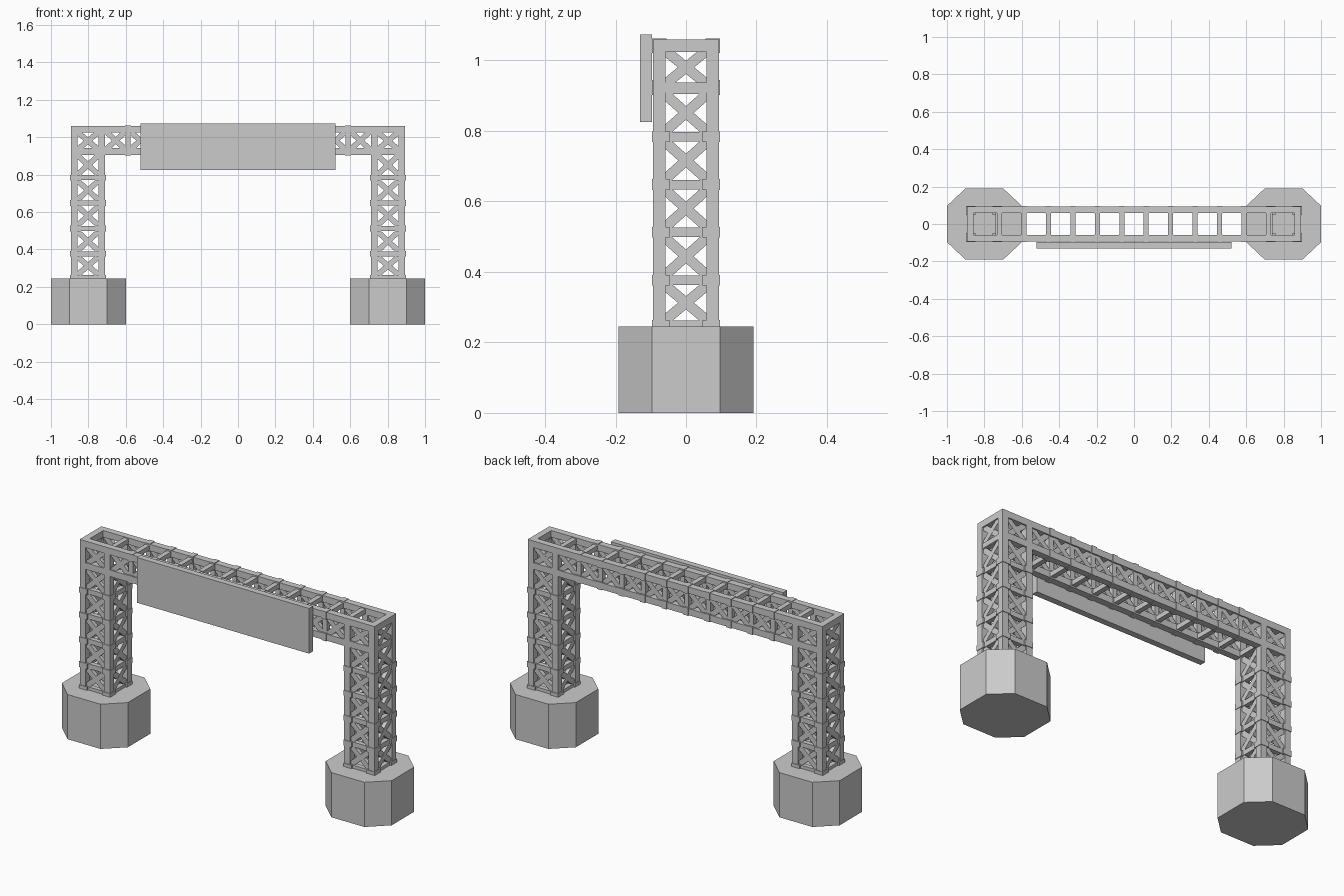
import bpy, bmesh
from mathutils import Vector, Matrix

if "Cube" in bpy.data.objects:
    bpy.data.objects.remove(bpy.data.objects["Cube"])

POST = 0.036                      # chord thickness
CX, HX, HY = 0.802, 0.092, 0.094  # tower centre, half sizes
Z0, ZB, ZT = 0.245, 0.905, 1.06   # base top, beam bottom, beam top
H = POST / 2


def finish(bm, name):
    bmesh.ops.recalc_face_normals(bm, faces=bm.faces)
    me = bpy.data.meshes.new(name)
    bm.to_mesh(me)
    bm.free()
    ob = bpy.data.objects.new(name, me)
    bpy.context.collection.objects.link(ob)
    return ob


def box(bm, lo, hi):
    lo, hi = Vector(lo), Vector(hi)
    m = Matrix.Translation((lo + hi) / 2) @ Matrix.Diagonal((*(hi - lo), 1))
    bmesh.ops.create_cube(bm, size=1, matrix=m)


def cbox(bm, c, s):
    c, s = Vector(c), Vector(s)
    box(bm, c - s / 2, c + s / 2)


def strut(bm, p, q, normal, width=0.029, depth=0.022):
    # flat bar from p to q lying in the plane with the given normal
    p, q, n = Vector(p), Vector(q), Vector(normal)
    d = (q - p).normalized()
    rot = Matrix((d, n.cross(d), n)).transposed().to_4x4()
    m = Matrix.Translation((p + q) / 2) @ rot @ Matrix.Diagonal(((q - p).length, width, depth, 1))
    bmesh.ops.create_cube(bm, size=1, matrix=m)


def cross(bm, a, b, c, d, normal):
    # X brace: a-c and b-d are the diagonals
    strut(bm, a, c, normal)
    strut(bm, b, d, normal, depth=0.020)


def footing(name, cx):
    prof = [(.2, -.097), (.2, .097), (.1, .191), (-.1, .191),
            (-.2, .097), (-.2, -.097), (-.1, -.191), (.1, -.191)]
    bm = bmesh.new()
    f = bm.faces.new([bm.verts.new((cx + x, y, 0)) for x, y in prof])
    r = bmesh.ops.extrude_face_region(bm, geom=[f])
    bmesh.ops.translate(bm, vec=(0, 0, Z0), verts=[v for v in r['geom'] if isinstance(v, bmesh.types.BMVert)])
    finish(bm, name)


def tower(name, cx, out):
    bm = bmesh.new()
    ix, iy = HX - H, HY - H       # post centre offsets
    for sx in (-1, 1):
        for sy in (-1, 1):
            cbox(bm, (cx + sx * ix, sy * iy, (Z0 + ZT) / 2), (POST, POST, ZT - Z0))
    levels = [0.249, 0.376, 0.512, 0.648, 0.784, 0.919, 1.042]
    # horizontal bars and corner clamps
    for z in levels[:-1]:
        for s in (-1, 1):
            cbox(bm, (cx + s * ix, 0, z), (0.026, 2 * iy, 0.027))
            cbox(bm, (cx, s * iy, z), (2 * ix, 0.026, 0.027))
            for t in (-1, 1):
                if z < 0.9:
                    x, y = cx + s * (HX + .003), t * (HY + .003)
                    box(bm, (min(x, x - s * .05), min(y, y - t * .05), z - .015),
                        (max(x, x - s * .05), max(y, y - t * .05), z + .015))
    # X braces on each face
    for a, b in zip(levels, levels[1:]):
        for s in (-1, 1):
            y = s * iy
            cross(bm, (cx - ix, y, a), (cx + ix, y, a), (cx + ix, y, b), (cx - ix, y, b), (0, 1, 0))
            if a < 0.9 or s == out:
                x = cx + s * ix
                cross(bm, (x, -iy, a), (x, iy, a), (x, iy, b), (x, -iy, b), (1, 0, 0))
    finish(bm, name)


# Footings and lattice towers
for side, s in (("left", -1), ("right", 1)):
    footing(side + "_footing", s * CX * 0.9975)
    tower(side + "_tower", s * CX, s)

# Lattice crossbeam
bm = bmesh.new()
end, iy = CX + HX, HY - H
zl, zh = ZB + H, ZT - H
for y in (-iy, iy):
    for z in (zl, zh):
        cbox(bm, (0, y, z), (2 * end - 0.0005, POST, POST))
for x in (-end + H, end - H):
    cbox(bm, (x, 0, zh), (POST, 2 * HY, POST))
    cbox(bm, (x, 0, zl), (0.03, 2 * iy, 0.028))
xs = [(i - 5.5) * 0.1307 for i in range(12)]
for i, x in enumerate(xs):
    for z in (zl, zh):
        cbox(bm, (x, 0, z), (0.027, 2 * iy, 0.026))
    if 0 < i < 11:
        for y in (-iy, iy):
            cbox(bm, (x, y, (zl + zh) / 2), (0.027, 0.026, zh - zl))
            for z in (zl, zh):
                cbox(bm, (x, y, z), (0.03, POST + .006, POST + .006))
for a, b in zip(xs, xs[1:]):
    for y in (-iy, iy):
        cross(bm, (a, y, zl), (b, y, zl), (b, y, zh), (a, y, zh), (0, 1, 0))
finish(bm, "crossbeam")

# Flat sign panel on the front
bm = bmesh.new()
box(bm, (-0.522, -0.130, 0.826), (0.522, -0.096, 1.074))
finish(bm, "sign_panel")
